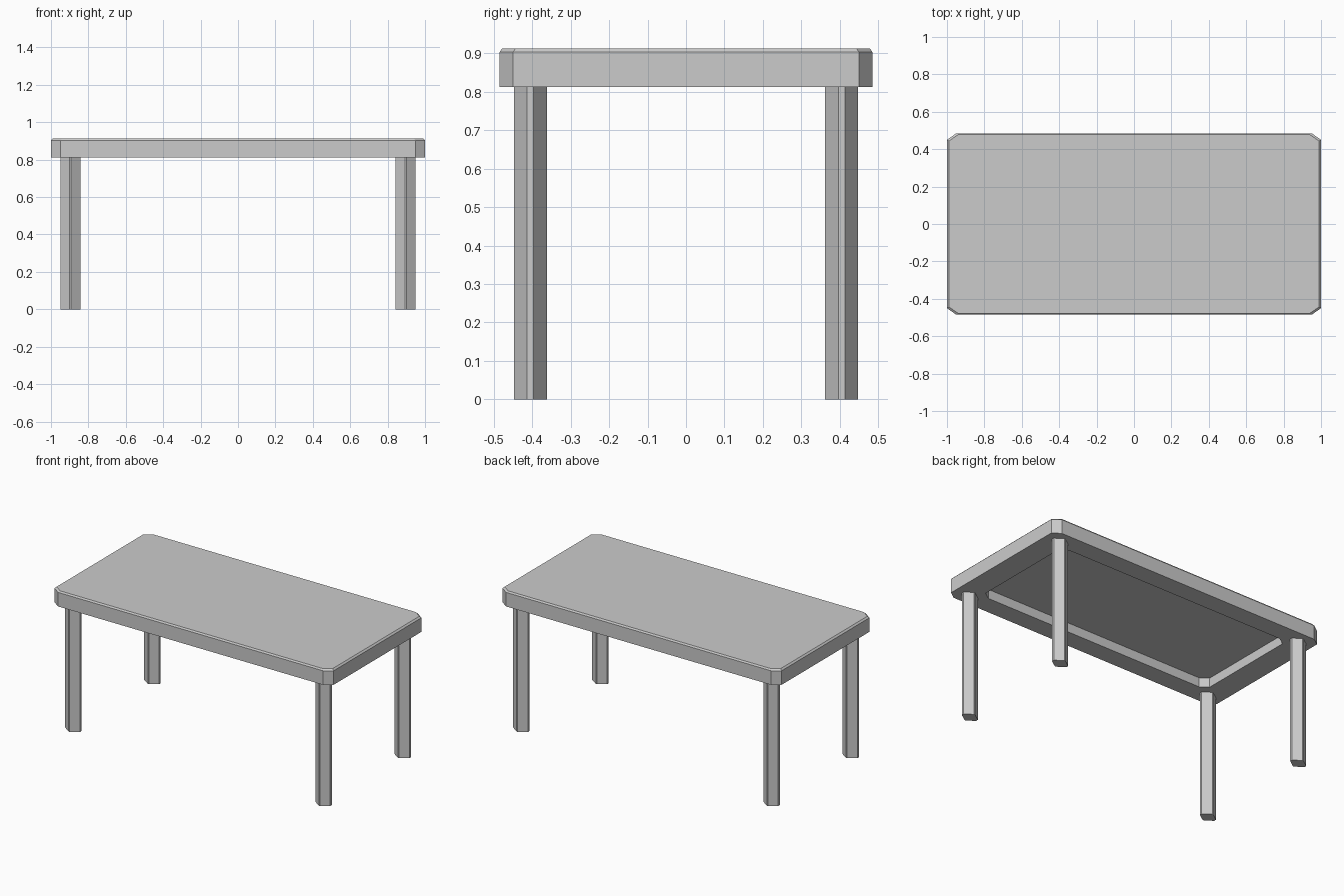
import bpy, bmesh

if "Cube" in bpy.data.objects:
    bpy.data.objects.remove(bpy.data.objects["Cube"])

CX, CY = 0.05, 0.035  # corner cut along x and y


def outline(hx, hy, cx=CX, cy=CY):
    """Rectangle with cut corners, counter-clockwise."""
    return [(hx, -hy + cy), (hx, hy - cy), (hx - cx, hy), (-hx + cx, hy),
            (-hx, hy - cy), (-hx, -hy + cy), (-hx + cx, -hy), (hx - cx, -hy)]


def loft(name, sections, centre=(0, 0)):
    """Join stacked (outline, z) sections and cap both ends."""
    bm = bmesh.new()
    rings = [[bm.verts.new((x + centre[0], y + centre[1], z)) for x, y in pts]
             for pts, z in sections]
    for a, b in zip(rings, rings[1:]):
        for i in range(len(a)):
            j = (i + 1) % len(a)
            bm.faces.new((a[i], a[j], b[j], b[i]))
    bm.faces.new(rings[0][::-1])
    bm.faces.new(rings[-1])
    bmesh.ops.recalc_face_normals(bm, faces=bm.faces[:])
    mesh = bpy.data.meshes.new(name)
    bm.to_mesh(mesh)
    bm.free()
    obj = bpy.data.objects.new(name, mesh)
    bpy.context.collection.objects.link(obj)
    return obj


# Tabletop: recessed underside, deep rim, thin bevel on the upper edge
opening = outline(0.843, 0.362)
edge = outline(1.0, 0.485)
loft("tabletop", [
    (opening, 0.872),
    (opening, 0.812),
    (edge, 0.812),
    (edge, 0.903),
    (outline(0.99, 0.478), 0.913),
])

# Four eight-sided legs under the rim corners
leg = outline(0.0535, 0.043)
for side, sx in (("left", -1), ("right", 1)):
    for end, sy in (("front", -1), ("back", 1)):
        loft(f"{end}_{side}_leg", [(leg, 0.0), (leg, 0.812)],
             (sx * 0.8965, sy * 0.405))
